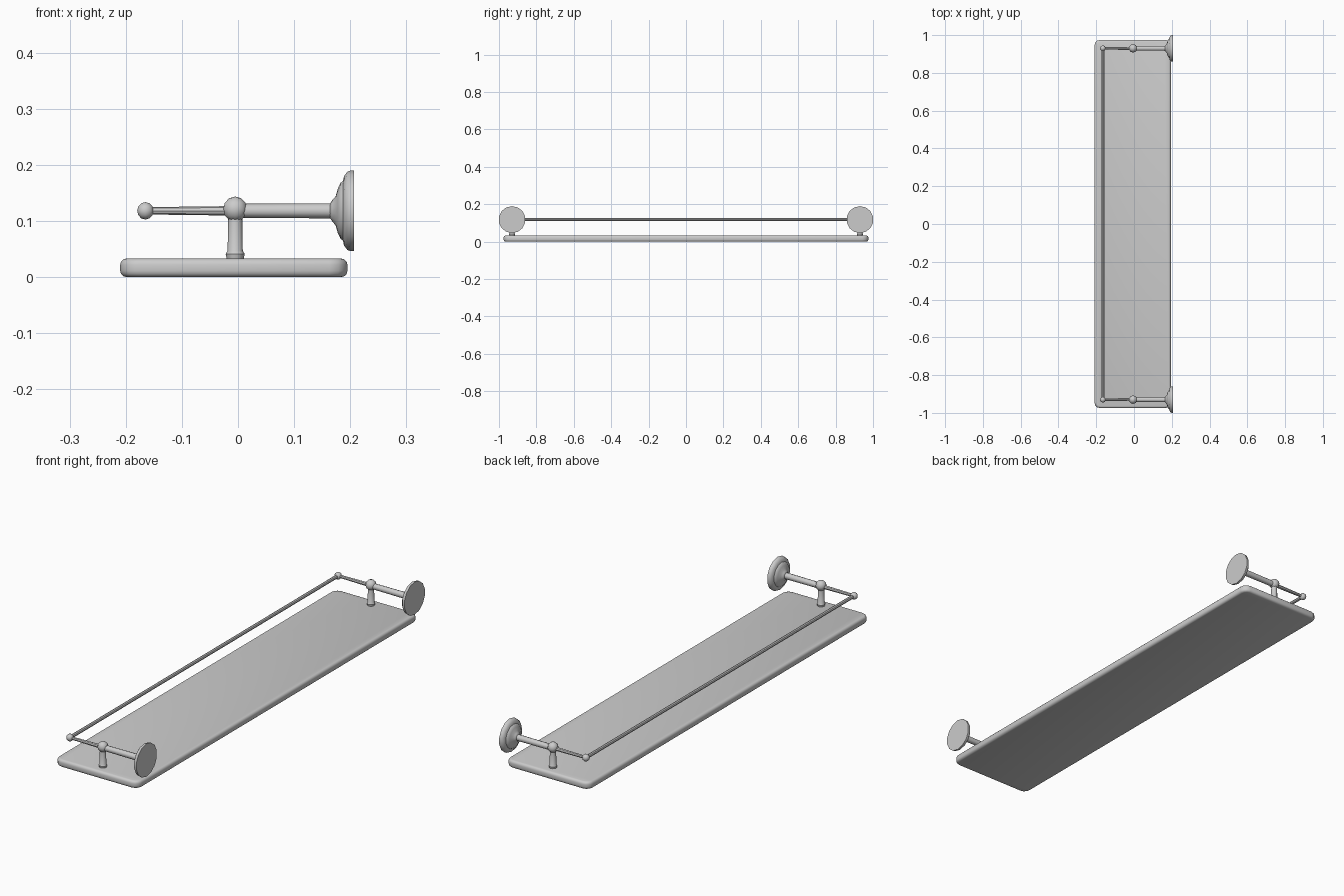
import bpy, bmesh, math
from mathutils import Vector, Matrix

if "Cube" in bpy.data.objects:
    bpy.data.objects.remove(bpy.data.objects["Cube"])

Y, Z = 0.93, 0.118      # bracket position and rail height
BALL_X, RAIL_X = -0.005, -0.165


def finish(name, bm, mirror=False, angle=40):
    bmesh.ops.recalc_face_normals(bm, faces=bm.faces)
    me = bpy.data.meshes.new(name)
    bm.to_mesh(me)
    bm.free()
    ob = bpy.data.objects.new(name, me)
    bpy.context.collection.objects.link(ob)
    if mirror:
        ob.modifiers.new("mirror", 'MIRROR').use_axis = (False, True, False)
    bpy.ops.object.select_all(action='DESELECT')
    ob.select_set(True)
    bpy.context.view_layer.objects.active = ob
    bpy.ops.object.shade_smooth_by_angle(angle=math.radians(angle))
    return ob


def lathe(name, profile, origin, axis, sides, mirror=True):
    """Closed turned part; profile is (distance along axis, radius)."""
    bm = bmesh.new()
    rot = Vector((0, 0, 1)).rotation_difference(Vector(axis)).to_matrix()
    rings = []
    for d, r in profile:
        ring = []
        for i in range(sides):
            a = 2 * math.pi * i / sides
            p = Vector((r * math.cos(a), r * math.sin(a), d))
            ring.append(bm.verts.new(rot @ p + Vector(origin)))
        rings.append(ring)
    for a, b in zip(rings, rings[1:]):
        for i in range(sides):
            j = (i + 1) % sides
            bm.faces.new((a[i], a[j], b[j], b[i]))
    bm.faces.new(rings[0])
    bm.faces.new(rings[-1])
    return finish(name, bm, mirror)


def ball(name, centre, radius):
    bm = bmesh.new()
    bmesh.ops.create_uvsphere(bm, u_segments=10, v_segments=6, radius=radius,
                              matrix=Matrix.Translation(centre))
    return finish(name, bm, True, 60)


# Shelf board: rounded plan corners, then rounded rims
x0, x1, y1, z0, z1 = -0.21, 0.195, 0.975, 0.0, 0.033
bm = bmesh.new()
bmesh.ops.create_cube(bm, size=1, matrix=Matrix.Translation(((x0 + x1) / 2, 0, (z0 + z1) / 2))
                      @ Matrix.Diagonal((x1 - x0, 2 * y1, z1 - z0, 1)))
upright = [e for e in bm.edges if abs(e.verts[0].co.z - e.verts[1].co.z) > 0.01]
bmesh.ops.bevel(bm, geom=upright, offset=0.032, segments=3, profile=0.5, affect='EDGES')
rim = [e for e in bm.edges if abs(e.verts[0].co.z - e.verts[1].co.z) < 0.001]
bmesh.ops.bevel(bm, geom=rim, offset=0.011, segments=3, profile=0.5, affect='EDGES')
finish("shelf_board", bm)

# Wall flanges
lathe("wall_flange",
      [(0.164, 0.013), (0.168, 0.019), (0.174, 0.026), (0.178, 0.040), (0.183, 0.050),
       (0.187, 0.053), (0.189, 0.062), (0.195, 0.070), (0.201, 0.072), (0.207, 0.072)],
      (0, Y, Z), (1, 0, 0), 14)

# Thick arms to the wall, thin arms to the rail
lathe("wall_arm", [(BALL_X, 0.0125), (0.17, 0.0135)], (0, Y, Z), (1, 0, 0), 10)
lathe("rail_arm", [(RAIL_X, 0.0065), (BALL_X, 0.0085)], (0, Y, Z), (1, 0, 0), 8)

# Posts with a small foot collar
lathe("post", [(0.032, 0.015), (0.041, 0.017), (0.047, 0.0135), (0.112, 0.0125)],
      (BALL_X, Y, 0), (0, 0, 1), 10)

# Joint balls
ball("post_ball", (BALL_X, Y, 0.121), 0.0225)
ball("rail_ball", (RAIL_X, Y, Z), 0.0155)

# Long guard rail
lathe("guard_rail", [(-Y, 0.0075), (Y, 0.0075)], (RAIL_X, 0, Z), (0, 1, 0), 8, False)
